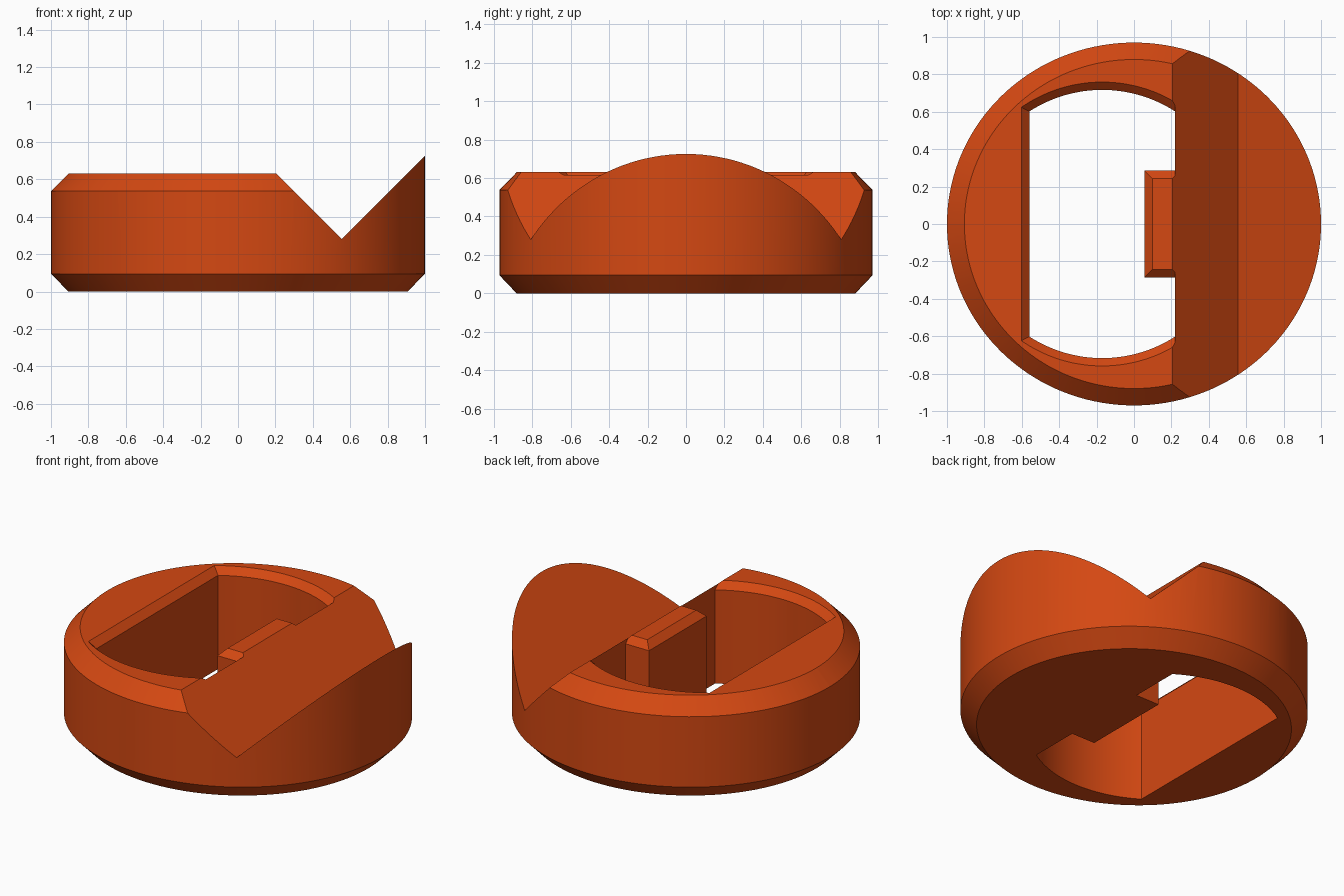
import bpy, bmesh, math

if "Cube" in bpy.data.objects:
    bpy.data.objects.remove(bpy.data.objects["Cube"])

SEG = 144          # sides of the round body
RY = 0.97          # the body is slightly narrower in y

orange = bpy.data.materials.new("burnt orange")
orange.diffuse_color = (0.66, 0.065, 0.006, 1)
orange.use_nodes = True
orange.node_tree.nodes["Principled BSDF"].inputs["Base Color"].default_value = orange.diffuse_color


def make_object(name, bm):
    bmesh.ops.recalc_face_normals(bm, faces=bm.faces)
    mesh = bpy.data.meshes.new(name)
    bm.to_mesh(mesh)
    bm.free()
    mesh.materials.append(orange)
    obj = bpy.data.objects.new(name, mesh)
    bpy.context.collection.objects.link(obj)
    return obj


def loft(name, rings):
    """Skin a stack of equal-length point rings and cap both ends."""
    bm = bmesh.new()
    loops = [[bm.verts.new(p) for p in ring] for ring in rings]
    n = len(loops[0])
    for a, b in zip(loops, loops[1:]):
        for i in range(n):
            j = (i + 1) % n
            bm.faces.new((a[i], a[j], b[j], b[i]))
    bm.faces.new(loops[0])
    bm.faces.new(loops[-1])
    return make_object(name, bm)


def oval(r, z):
    return [(r * math.cos(2 * math.pi * i / SEG),
             r * RY * math.sin(2 * math.pi * i / SEG), z) for i in range(SEG)]


def opening(o, z):
    """Outline of the window with a tab on its right wall, grown by o."""
    cx, right, left = -0.17, 0.22, -0.56 - o
    r = 0.717 + o
    a0 = math.acos((right - cx) / r)
    a1 = math.acos((left - cx) / r)
    n = 32
    arc = [(cx + r * math.cos(a0 + (a1 - a0) * i / n),
            r * math.sin(a0 + (a1 - a0) * i / n)) for i in range(n + 1)]
    tab_x, tab_y = 0.057 + o, 0.285 - o
    pts = arc + [(x, -y) for x, y in reversed(arc)]
    pts += [(right, -tab_y), (tab_x, -tab_y), (tab_x, tab_y), (right, tab_y)]
    return [(x, y, z) for x, y in pts]


def cut(target, cutter):
    mod = target.modifiers.new("cut", 'BOOLEAN')
    mod.operation = 'DIFFERENCE'
    mod.solver = 'EXACT'
    mod.object = cutter
    bpy.context.view_layer.objects.active = target
    bpy.ops.object.modifier_apply(modifier=mod.name)
    bpy.data.objects.remove(cutter)


# Round body with chamfered foot
body = loft("round_body", [oval(0.907, 0), oval(1, 0.095), oval(1, 0.9)])

# Top-edge trimmer: everything above the chamfered rim, left part only
bm = bmesh.new()
profile = [(0.907, 0.63), (1.057, 0.48), (1.2, 0.48), (1.2, 1.1)]
loops = [[bm.verts.new(p) for p in oval(r, z)] for r, z in profile]
for a, b in zip(loops, loops[1:]):
    for i in range(SEG):
        j = (i + 1) % SEG
        bm.faces.new((a[i], a[j], b[j], b[i]))
bm.faces.new(loops[0])
bm.faces.new(loops[-1])
cut_geo = bmesh.ops.bisect_plane(
    bm, geom=bm.verts[:] + bm.edges[:] + bm.faces[:],
    plane_co=(0.5, 0, 0), plane_no=(1, 0, 0), clear_outer=True)["geom_cut"]
bmesh.ops.holes_fill(bm, edges=[e for e in bm.edges if e.is_boundary], sides=0)
cut(body, make_object("rim_cutter", bm))

# V-shaped groove across the body
vee = [(0.555, 0.28), (1.355, 1.08), (-0.245, 1.08)]
cut(body, loft("groove_cutter", [[(x, y, z) for x, z in vee] for y in (-1.3, 1.3)]))

# Window with bevelled upper edge and tab
cut(body, loft("window_cutter", [opening(0, -0.2), opening(0, 0.588),
                                 opening(0.042, 0.63), opening(0.042, 1.2)]))

# Smooth walls with crisp edges
bpy.ops.object.select_all(action='DESELECT')
body.select_set(True)
bpy.context.view_layer.objects.active = body
bpy.ops.object.shade_smooth_by_angle(angle=math.radians(25))
